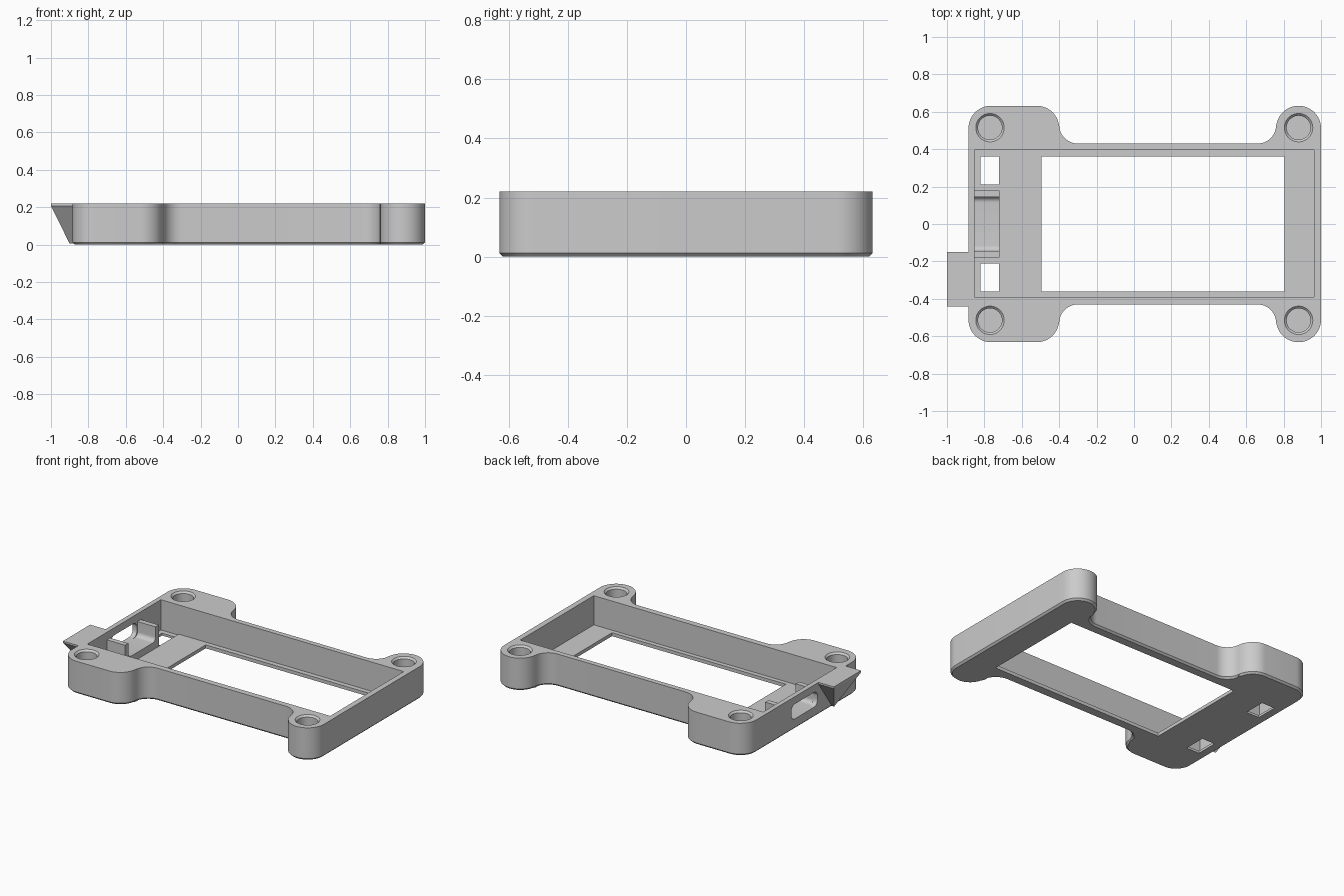
import bpy, bmesh, math

if "Cube" in bpy.data.objects:
    bpy.data.objects.remove(bpy.data.objects["Cube"])

H = 0.22          # overall height
grey = bpy.data.materials.new("plain grey")
grey.diffuse_color = (0.6, 0.6, 0.6, 1)
grey.use_nodes = True
grey.node_tree.nodes["Principled BSDF"].inputs["Base Color"].default_value = grey.diffuse_color


def arc(cx, cy, r, a0, a1, n=12):
    """Points along an arc, angles in degrees."""
    return [(cx + r * math.cos(math.radians(a0 + (a1 - a0) * i / n)),
             cy + r * math.sin(math.radians(a0 + (a1 - a0) * i / n)))
            for i in range(n + 1)]


def skin(name, rings, strips=False):
    """Closed solid through rings of 3D points; strips caps a mirrored outline with quads."""
    bm = bmesh.new()
    loops = [[bm.verts.new(p) for p in ring] for ring in rings]
    for cap in (loops[0], loops[-1]):
        if strips:
            n = len(cap)
            for i in range(n // 2 - 1):
                bm.faces.new((cap[i], cap[i + 1], cap[n - 2 - i], cap[n - 1 - i]))
        else:
            bm.faces.new(cap)
    for a, b in zip(loops, loops[1:]):
        for i in range(len(a)):
            bm.faces.new((a[i - 1], a[i], b[i], b[i - 1]))
    bmesh.ops.recalc_face_normals(bm, faces=bm.faces)
    if bm.calc_volume(signed=True) < 0:
        bmesh.ops.reverse_faces(bm, faces=bm.faces)
    me = bpy.data.meshes.new(name)
    bm.to_mesh(me)
    bm.free()
    me.materials.append(grey)
    ob = bpy.data.objects.new(name, me)
    bpy.context.collection.objects.link(ob)
    return ob


def prism(name, pts, lo, hi, axis="z"):
    """Extrude a flat profile along one axis."""
    put = {"x": lambda p, d: (d, p[0], p[1]),
           "y": lambda p, d: (p[0], d, p[1]),
           "z": lambda p, d: (p[0], p[1], d)}[axis]
    return skin(name, [[put(p, d) for p in pts] for d in (lo, hi)])


def box(name, x0, x1, y0, y1, z0, z1):
    return prism(name, [(x0, y0), (x1, y0), (x1, y1), (x0, y1)], z0, z1)


def inset(pts, d):
    """Move a counter-clockwise outline inwards."""
    out = []
    for i, (x, y) in enumerate(pts):
        (ax, ay), (bx, by) = pts[i - 1], pts[(i + 1) % len(pts)]
        l1, l2 = math.hypot(x - ax, y - ay), math.hypot(bx - x, by - y)
        nx = -(y - ay) / l1 - (by - y) / l2
        ny = (x - ax) / l1 + (bx - x) / l2
        n = math.hypot(nx, ny)
        out.append((x + d * nx / n, y + d * ny / n))
    return out


# Frame outline: lobed corners joined to narrow sides by concave fillets
half = (arc(0.88, 0.512, 0.12, 0, 180, 24)[:-1] + arc(0.66, 0.53, 0.10, 0, -90)
        + arc(-0.30, 0.53, 0.10, 270, 180) + arc(-0.52, 0.512, 0.12, 0, 90)[1:]
        + arc(-0.765, 0.512, 0.12, 90, 180))
outline = half + [(x, -y) for x, y in reversed(half)]
frame = skin("frame", [[(*p, 0) for p in inset(outline, 0.012)],
                       [(*p, 0.012) for p in outline],
                       [(*p, H) for p in outline]], strips=True)

# Cutters: stepped cavity, main opening, floor windows, screw holes
cavity = [(-0.853, 0.016), (-0.72, 0.016), (-0.72, 0.023), (0.962, 0.023), (0.962, 0.4), (-0.853, 0.4)]
cutters = [prism("cavity_cutter", cavity, -0.39, 0.395, "y"),
           box("opening_cutter", -0.495, 0.805, -0.36, 0.362, -0.1, 0.15)]
for s in (1, -1):
    ya, yb = sorted((s * 0.21, s * 0.36))
    cutters.append(box("window_cutter", -0.82, -0.722, ya, yb, -0.1, 0.15))
    for x in (-0.77, 0.88):
        rings = [(0.064, 0.05), (0.064, H - 0.012), (0.076, H), (0.076, H + 0.05)]
        cutters.append(skin("screw_hole_cutter",
                            [[(*p, z) for p in arc(x, s * 0.515, r, 0, 360, 40)[:-1]]
                             for r, z in rings]))

# Rounded connector slot through the end wall
slot = (arc(0.10, 0.13, 0.04, 0, 90, 8) + arc(-0.10, 0.13, 0.04, 90, 180, 8)
        + arc(-0.10, 0.11, 0.04, 180, 270, 8) + arc(0.10, 0.11, 0.04, 270, 360, 8))
cutters.append(prism("slot_cutter", slot, -0.95, -0.80, "x"))


def carve(solver):
    """Apply every cutter and return the mesh with its volume."""
    frame.modifiers.clear()
    for c in cutters:
        m = frame.modifiers.new("cut", 'BOOLEAN')
        m.operation, m.solver, m.object = 'DIFFERENCE', solver, c
    bpy.context.view_layer.update()
    dg = bpy.context.evaluated_depsgraph_get()
    me = bpy.data.meshes.new_from_object(frame.evaluated_get(dg))
    bm = bmesh.new()
    bm.from_mesh(me)
    vol = bm.calc_volume()
    bm.free()
    return me, vol


# Keep the solver whose result is nearest the expected volume
results = [carve(solver) for solver in ('MANIFOLD', 'EXACT')]
cut = min(results, key=lambda r: abs(r[1] - 0.105))[0]
frame.modifiers.clear()
frame.data = cut
for c in cutters:
    bpy.data.objects.remove(c)

# U-shaped connector cradle
side = arc(0.115, 0.10, 0.03, 270, 360, 8) + [(0.145, 0.168), (0.18, 0.168), (0.18, 0.012)]
cradle = prism("connector_cradle", side[::-1] + [(-y, z) for y, z in side], -0.86, -0.718, "x")

# Pointed tab on the end wall, tapering to the base
bm = bmesh.new()
x0, x1, ya, yb = -1.0, -0.88, -0.44, -0.15
a, b = [[bm.verts.new((x, y, z)) for x, y in ((x0, ya), (x1, ya), (x1, yb), (x0, yb))]
        for z in (H, H - 0.012)]
tip = [bm.verts.new((x, -0.295, 0.005)) for x in (-0.9, x1)]
bm.faces.new(a)
for i in range(4):
    bm.faces.new((a[i - 1], a[i], b[i], b[i - 1]))
bm.faces.new((b[0], b[1], tip[1], tip[0]))
bm.faces.new((b[2], b[3], tip[0], tip[1]))
bm.faces.new((b[3], b[0], tip[0]))
bm.faces.new((b[1], b[2], tip[1]))
bmesh.ops.recalc_face_normals(bm, faces=bm.faces)
me = bpy.data.meshes.new("end_tab")
bm.to_mesh(me)
bm.free()
me.materials.append(grey)
bpy.context.collection.objects.link(bpy.data.objects.new("end_tab", me))

# Smooth the curved walls, keep the edges sharp
for ob in (frame, cradle):
    bpy.ops.object.select_all(action='DESELECT')
    ob.select_set(True)
    bpy.context.view_layer.objects.active = ob
    bpy.ops.object.shade_smooth_by_angle(angle=math.radians(30))
